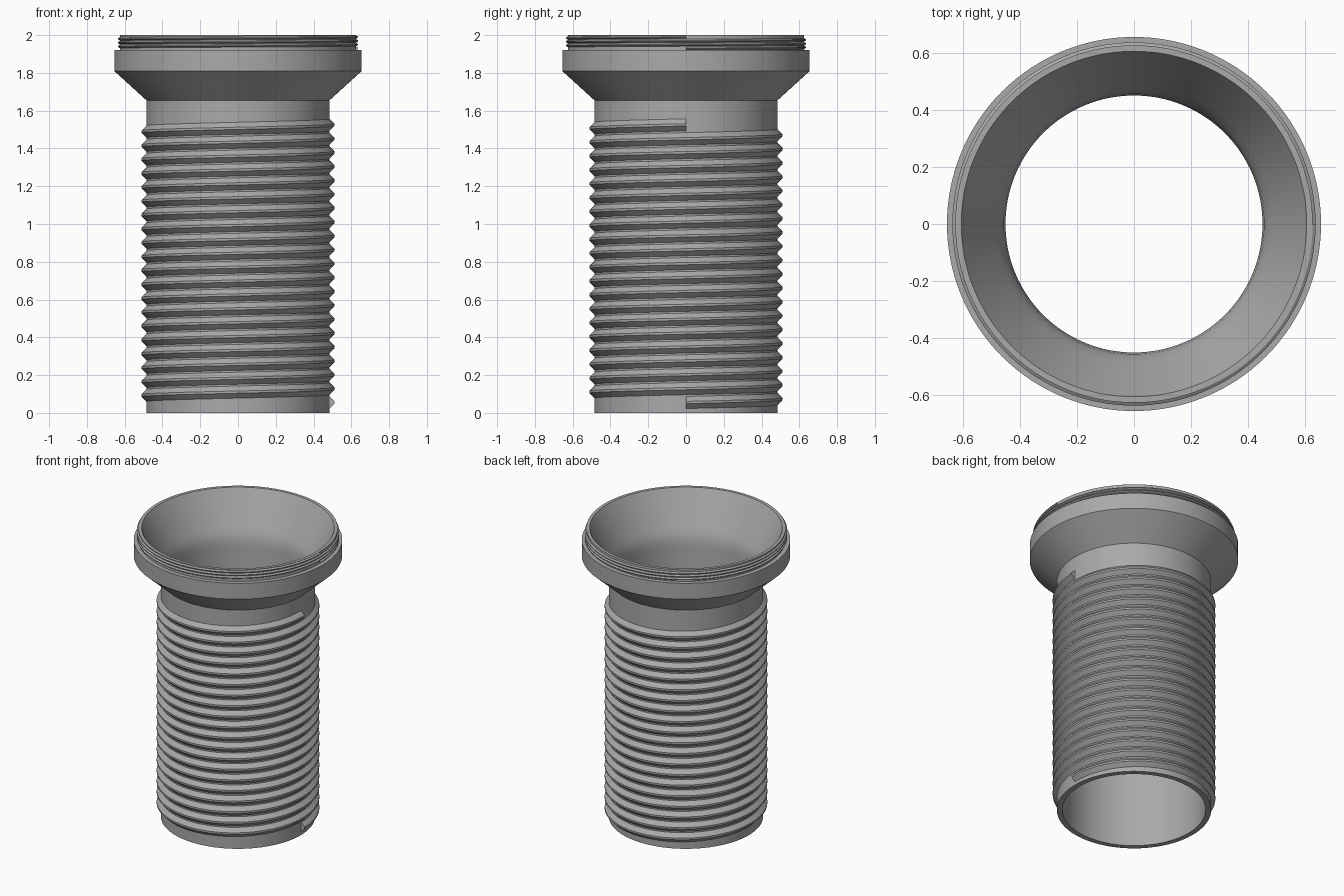
import bpy, bmesh, math

cube = bpy.data.objects.get("Cube")
if cube:
    bpy.data.objects.remove(cube, do_unlink=True)

SEGMENTS = 128

# Single grey plastic
grey = bpy.data.materials.new("grey plastic")
grey.use_nodes = True
colour = (0.4, 0.4, 0.4, 1)
grey.diffuse_color = colour
grey.node_tree.nodes["Principled BSDF"].inputs["Base Color"].default_value = colour


def finish(name, bm):
    bmesh.ops.recalc_face_normals(bm, faces=bm.faces)
    mesh = bpy.data.meshes.new(name)
    bm.to_mesh(mesh)
    bm.free()
    mesh.materials.append(grey)
    obj = bpy.data.objects.new(name, mesh)
    bpy.context.collection.objects.link(obj)
    bpy.ops.object.select_all(action='DESELECT')
    obj.select_set(True)
    bpy.context.view_layer.objects.active = obj
    bpy.ops.object.shade_smooth_by_angle(angle=math.radians(25))
    return obj


def bridge(bm, ring_a, ring_b):
    n = len(ring_a)
    for i in range(n):
        j = (i + 1) % n
        bm.faces.new((ring_a[i], ring_a[j], ring_b[j], ring_b[i]))


def section(bm, profile, angle, lift=0):
    c, s = math.cos(angle), math.sin(angle)
    return [bm.verts.new((r * c, r * s, z + lift)) for r, z in profile]


def lathe(name, profile):
    bm = bmesh.new()
    rings = [section(bm, profile, math.tau * i / SEGMENTS) for i in range(SEGMENTS)]
    for i in range(SEGMENTS):
        bridge(bm, rings[i - 1], rings[i])
    return finish(name, bm)


def thread(name, root, crest, base_half, crest_half, z_start, pitch, turns):
    """Right-handed helical ridge with flat, capped ends."""
    bm = bmesh.new()
    profile = [(root, -base_half), (crest, -crest_half),
               (crest, crest_half), (root, base_half)]
    steps = int(turns * SEGMENTS)
    rings = [section(bm, profile, math.tau * i / SEGMENTS,
                     z_start + pitch * i / SEGMENTS) for i in range(steps + 1)]
    for a, b in zip(rings, rings[1:]):
        bridge(bm, a, b)
    bm.faces.new(rings[0])
    bm.faces.new(rings[-1])
    return finish(name, bm)


# Hollow tube with flared collar and funnel mouth, as one closed profile
lathe("flared_tube", [
    (0.45, 0), (0.485, 0), (0.485, 1.655), (0.655, 1.81), (0.655, 1.92),
    (0.626, 1.92), (0.626, 2.0), (0.605, 2.0),
    (0.485, 1.78), (0.467, 1.745), (0.456, 1.71), (0.45, 1.66)])

# Coarse thread along the tube
thread("tube_thread", 0.483, 0.511, 0.034, 0.006, 0.055, 0.0735, 20)

# Fine thread on the mouth above the collar
thread("mouth_thread", 0.625, 0.636, 0.0095, 0.002, 1.93, 0.02, 3)
